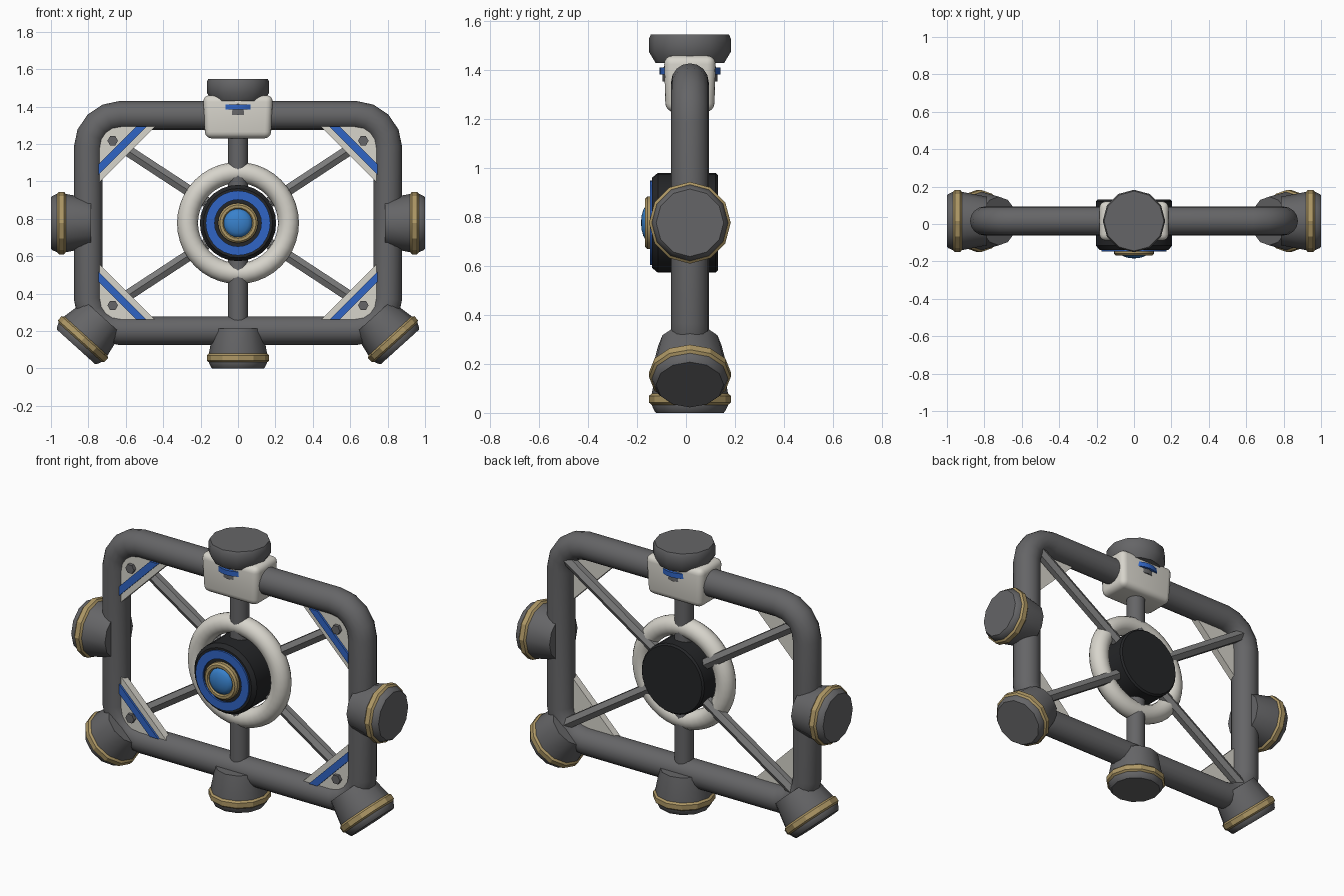
import bpy, bmesh, math
from mathutils import Vector, Matrix

if "Cube" in bpy.data.objects:
    bpy.data.objects.remove(bpy.data.objects["Cube"])

CY, CZ = 0.016, 0.777          # depth and height of the frame centre


def mat(name, rgb):
    m = bpy.data.materials.new(name)
    m.diffuse_color = (*rgb, 1)
    m.use_nodes = True
    m.node_tree.nodes["Principled BSDF"].inputs["Base Color"].default_value = m.diffuse_color
    return m


GREY = mat("dark_grey", (0.13, 0.13, 0.135))
STEEL = mat("steel", (0.2, 0.2, 0.2))
BEIGE = mat("off_white", (0.68, 0.66, 0.6))
GOLD = mat("gold", (0.42, 0.31, 0.13))
BLUE = mat("blue", (0.03, 0.13, 0.56))
LENS = mat("lens_blue", (0.04, 0.22, 0.6))
BLACK = mat("black", (0.018, 0.019, 0.021))


def finish(bm, name, m, angle=35):
    bmesh.ops.remove_doubles(bm, verts=bm.verts, dist=1e-5)
    bmesh.ops.recalc_face_normals(bm, faces=bm.faces)
    me = bpy.data.meshes.new(name)
    bm.to_mesh(me)
    bm.free()
    me.materials.append(m)
    ob = bpy.data.objects.new(name, me)
    bpy.context.collection.objects.link(ob)
    smooth(ob, angle)
    return ob


def smooth(ob, angle=35):
    bpy.ops.object.select_all(action='DESELECT')
    ob.select_set(True)
    bpy.context.view_layer.objects.active = ob
    bpy.ops.object.shade_smooth_by_angle(angle=math.radians(angle))


def lathe(name, profile, origin, axis, m, n=12, angle=35):
    """Turn (radius, height) points around an axis."""
    M = Matrix.Translation(origin) @ Vector(axis).to_track_quat('Z', 'Y').to_matrix().to_4x4()
    bm = bmesh.new()
    rings = [[bm.verts.new(M @ Vector((r * math.cos(2 * math.pi * i / n),
                                       r * math.sin(2 * math.pi * i / n), h)))
              for i in range(n)] for r, h in profile]
    for a, b in zip(rings, rings[1:]):
        for i in range(n):
            j = (i + 1) % n
            bm.faces.new((a[i], a[j], b[j], b[i]))
    return finish(bm, name, m, angle)


def rod(name, p, q, r, m, n):
    d = Vector(q) - Vector(p)
    return lathe(name, [(0, 0), (r, 0), (r, d.length), (0, d.length)], p, d, m, n)


def prism(name, pts, y0, y1, m):
    bm = bmesh.new()
    f = bm.faces.new([bm.verts.new((x, y0, z)) for x, z in pts])
    g = bmesh.ops.extrude_face_region(bm, geom=[f])
    bmesh.ops.translate(bm, vec=(0, y1 - y0, 0),
                        verts=[v for v in g["geom"] if isinstance(v, bmesh.types.BMVert)])
    return finish(bm, name, m)


# Tubular outer frame with rounded corners
cu = bpy.data.curves.new("outer_frame", 'CURVE')
cu.dimensions = '3D'
cu.bevel_depth = 0.077
cu.bevel_resolution = 6
path = []
for k, (sx, sz) in enumerate([(1, 1), (-1, 1), (-1, -1), (1, -1)]):
    for i in range(5):
        a = math.radians(90 * k + 22.5 * i)
        path.append((sx * 0.63 + 0.17 * math.cos(a), CY, CZ + sz * 0.405 + 0.17 * math.sin(a), 1))
sp = cu.splines.new('POLY')
sp.points.add(len(path) - 1)
for p, co in zip(sp.points, path):
    p.co = co
sp.use_cyclic_u = True
frame = bpy.data.objects.new("outer_frame", cu)
bpy.context.collection.objects.link(frame)
frame.select_set(True)
bpy.context.view_layer.objects.active = frame
bpy.ops.object.convert(target='MESH')
frame = bpy.context.object
frame.data.materials.clear()
frame.data.materials.append(GREY)
smooth(frame)

# Bumper feet: sides, bottom and lower corners
FOOT = [(0, 0), (0.13, 0), (0.156, 0.135), (0.156, 0.182), (0.145, 0.206), (0.138, 0.214), (0, 0.214)]
BAND = [(0.15, 0.13), (0.167, 0.144), (0.167, 0.172), (0.15, 0.186), (0.15, 0.13)]
feet = [("bottom", (0, CY, 0), (0, 0, -1))]
for s, side in ((-1, "left"), (1, "right")):
    feet.append((side + "_side", (s, CY, CZ), (s, 0, 0)))
    feet.append((side + "_corner", (s * 0.866, CY, 0.115), (s * 0.67, 0, -0.742)))
for label, tip, axis in feet:
    o = Vector(tip) - Vector(axis).normalized() * 0.214
    lathe(label + "_foot", FOOT, o, axis, GREY)
    lathe(label + "_foot_band", BAND, o, axis, GOLD, angle=25)

# Top clamp block, slightly narrower below
bm = bmesh.new()
bmesh.ops.create_cube(bm, size=1)
for v in bm.verts:
    k = 1 if v.co.z > 0 else 0.94
    v.co = (v.co.x * 0.374 * k, v.co.y * 0.212 * k + CY, v.co.z * 0.23 + 1.345)
bmesh.ops.bevel(bm, geom=bm.edges[:], offset=0.035, segments=4, profile=0.5, affect='EDGES')
finish(bm, "top_clamp", BEIGE)

# Top knob with its blue collar showing through the clamp
lathe("top_knob", [(0, 1.355), (0.112, 1.355), (0.112, 1.40), (0.10, 1.43), (0.14, 1.43),
                   (0.167, 1.475), (0.167, 1.53), (0.16, 1.546), (0, 1.546)], (0, CY, 0), (0, 0, 1), GREY)
lathe("top_knob_collar", [(0, 1.383), (0.124, 1.383), (0.124, 1.412), (0, 1.412)],
      (0, CY, 0), (0, 0, 1), BLUE, 24)

# Vertical strut and ring around the hub
rod("vertical_strut", (0, CY, 0.2), (0, CY, 1.35), 0.053, GREY, 16)
lathe("hub_ring", [(0.27 + 0.056 * math.cos(i * math.pi / 8), 0.056 * math.sin(i * math.pi / 8))
                   for i in range(17)], (0, CY, CZ), (0, -1, 0), BEIGE, 40)

# Hub: body, blue face ring, gold bezel, domed lens
C, F = (0, 0, CZ), (0, -1, 0)
lathe("hub_body", [(0, -0.13), (0.195, -0.13), (0.204, -0.12), (0.204, 0.115), (0.185, 0.138), (0, 0.138)],
      C, F, BLACK, 28)
lathe("hub_face_ring", [(0.125, 0.13), (0.173, 0.13), (0.173, 0.148), (0.125, 0.148), (0.125, 0.13)],
      C, F, BLUE, 28)
lathe("hub_bezel", [(0.076, 0.13), (0.107, 0.13), (0.107, 0.158), (0.097, 0.168), (0.082, 0.168),
                    (0.076, 0.16), (0.076, 0.13)], C, F, GOLD, 24)
lathe("hub_lens", [(0.078, 0.13)] + [(0.078 * math.cos(a), 0.15 + 0.034 * math.sin(a))
                                     for a in (0, 0.4, 0.8, 1.2, math.pi / 2)], C, F, LENS, 24)

# Diagonal braces and corner gussets with blue strip and bolt
for sx, h in ((-1, "left"), (1, "right")):
    for sz, v in ((-1, "lower"), (1, "upper")):
        tag = f"{v}_{h}_"

        def at(dx, dz):
            return (sx * (0.735 - dx), CZ + sz * (0.505 - dz))

        rod(tag + "brace", (sx * 0.17, 0.05, CZ + sz * 0.112),
            (sx * 0.75, 0.05, CZ + sz * 0.492), 0.034, STEEL, 6)
        prism(tag + "gusset", [at(-0.04, -0.04), at(0.32, -0.04), at(-0.04, 0.32)], -0.03, 0.012, BEIGE)
        prism(tag + "gusset_strip", [at(0.245, -0.01), at(0.19, -0.01), at(-0.01, 0.19), at(-0.01, 0.245)],
              -0.042, -0.02, BLUE)
        x, z = at(0.065, 0.065)
        rod(tag + "bolt", (x, -0.02, z), (x, -0.05, z), 0.028, GREY, 6)
